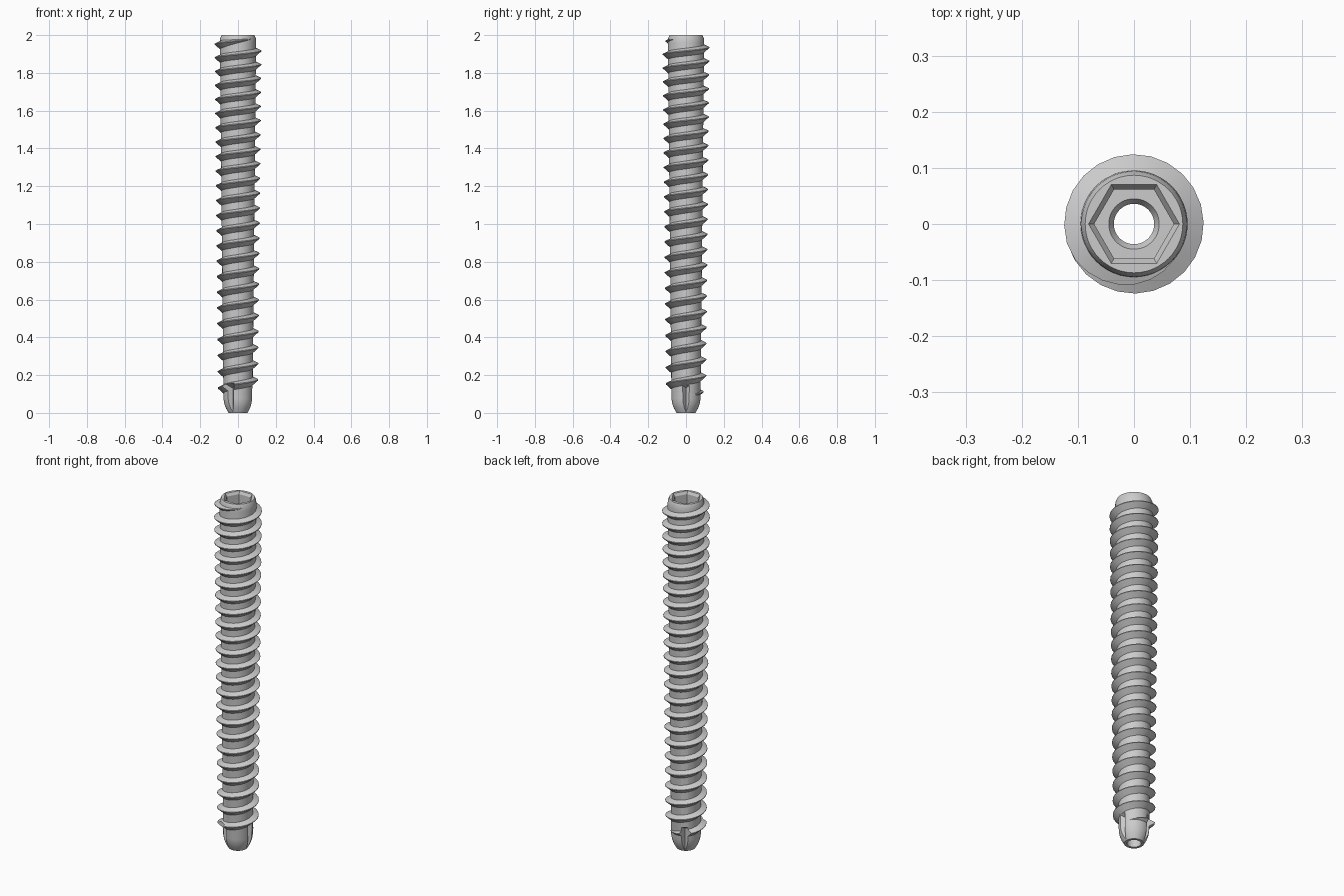
import bpy, bmesh, math

if "Cube" in bpy.data.objects:
    bpy.data.objects.remove(bpy.data.objects["Cube"])

TURNS = 23.42          # thread end, in turns counted from the -x side
SEG = 24               # thread steps per turn


def core_radius(z):
    return 0.077 + 0.0095 * z


def make_object(name, bm):
    bmesh.ops.recalc_face_normals(bm, faces=bm.faces)
    mesh = bpy.data.meshes.new(name)
    bm.to_mesh(mesh)
    bm.free()
    ob = bpy.data.objects.new(name, mesh)
    bpy.context.collection.objects.link(ob)
    return ob


def skin(bm, rings, closed=False):
    """Join matching vertex rings with quads."""
    pairs = list(zip(rings, rings[1:]))
    if closed:
        pairs.append((rings[-1], rings[0]))
    for a, b in pairs:
        n = len(a)
        for i in range(n):
            j = (i + 1) % n
            bm.faces.new((a[i], a[j], b[j], b[i]))


# Shaft: closed lathe profile, with hexagonal rings for the drive socket
def ring(bm, r, z, hexagon=False, n=48):
    verts = []
    for i in range(n):
        a = 2 * math.pi * i / n
        k = r
        if hexagon:   # r is the corner radius, corners on the x axis
            k = r * math.cos(math.pi / 6) / math.cos(a % (math.pi / 3) - math.pi / 6)
        verts.append(bm.verts.new((k * math.cos(a), k * math.sin(a), z)))
    return verts


profile = [
    (0.036, 0, False), (0.050, 0, False), (0.064, 0.025, False),
    (0.073, 0.05, False), (0.077, 0.075, False),
    (core_radius(1.96), 1.96, False), (0.094, 1.985, False), (0.087, 2.0, False),
    (0.081, 2.0, True), (0.071, 1.985, True), (0.071, 1.85, True),
    (0.045, 1.85, False), (0.036, 1.835, False),
]
bm = bmesh.new()
skin(bm, [ring(bm, *p) for p in profile], closed=True)
shaft = make_object("shaft", bm)

# Thread: right-handed triangular ridge, pitch tightening towards the top
bm = bmesh.new()
start = -0.45
steps = round((TURNS - start) * SEG)
rings = []
for s in range(steps + 1):
    n = start + (TURNS - start) * s / steps
    a = math.pi + 2 * math.pi * n
    z = 0.132 + 0.0865 * n - 0.00032 * n * n
    fade = max(0.02, min(1, (n - start) / 0.35, (TURNS - n) / 0.35))
    base = core_radius(z) - 0.004
    crest = base + (0.1055 + 0.0097 * z - base) * fade
    section = [(base, -0.030 * fade), (crest, -0.002), (crest, 0.002), (base, 0.017 * fade)]
    rings.append([bm.verts.new((r * math.cos(a), r * math.sin(a), z + dz))
                  for r, dz in section])
skin(bm, rings)
bm.faces.new(rings[0])
bm.faces.new(rings[-1])
thread = make_object("thread", bm)

# Cutting flutes: three V-shaped notches around the tip
bm = bmesh.new()
for k in range(3):
    a = 2 * math.pi * k / 3
    pts = []
    for r, w, z in [(0.053, 0, -0.05), (0.15, 0.075, -0.05), (0.15, -0.075, -0.05),
                    (0.053, 0, 0.13), (0.15, 0.075, 0.198), (0.15, -0.075, 0.198)]:
        pts.append(bm.verts.new((r * math.cos(a) - w * math.sin(a),
                                 r * math.sin(a) + w * math.cos(a), z)))
    bmesh.ops.convex_hull(bm, input=pts)
cutter = make_object("flute_cutter", bm)
cutter.hide_render = True
cutter.hide_set(True)

for ob in (shaft, thread):
    bpy.ops.object.select_all(action='DESELECT')
    ob.select_set(True)
    bpy.context.view_layer.objects.active = ob
    mod = ob.modifiers.new("flutes", 'BOOLEAN')
    mod.operation = 'DIFFERENCE'
    mod.solver = 'EXACT'
    mod.object = cutter
    bpy.ops.object.modifier_apply(modifier=mod.name)
    bpy.ops.object.shade_smooth_by_angle(angle=math.radians(25))

bpy.data.objects.remove(cutter)
